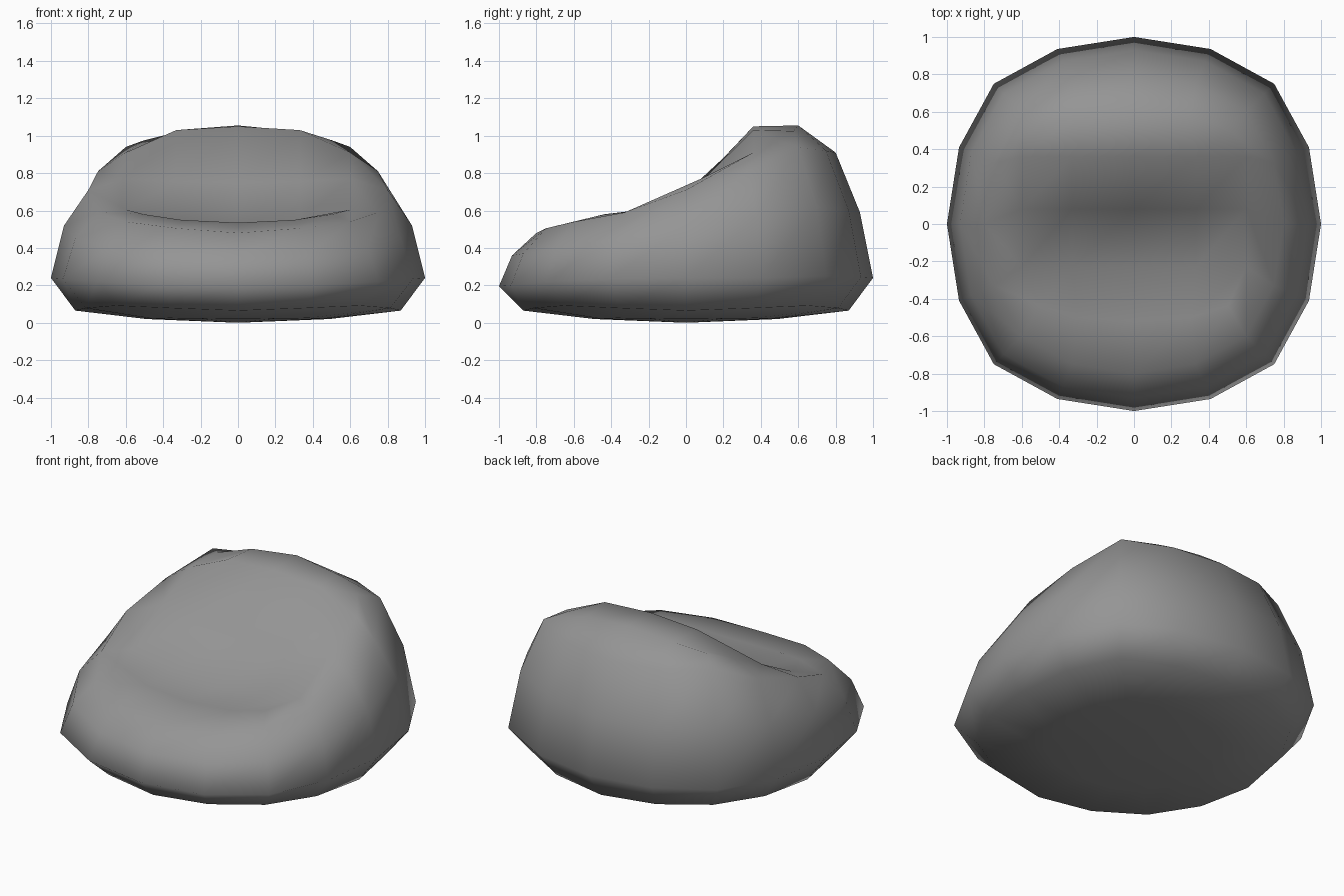
import bpy, bmesh, math

cube = bpy.data.objects.get("Cube")
if cube:
    bpy.data.objects.remove(cube)

SIDES = 16
# side loops: plan scale, then heights from the front centre round to the back centre
SEAM = (1, [.195, .2, .22, .235, .24, .24, .25, .245, .24])
WALL = (.93, [.36, .37, .40, .45, .52, .57, .62, .60, .59])
ROLL = (.8, [.48, .505, .54, .59, .71, .81, .94, .92, .91])
# underside loops: plan scale and height
BASE = [(.49, .02), (.87, .065)]
# seat rows from front to back: y, then heights at the middle, halfway and the arm
ROWS = [
    (-.52, .535, .55, .58),
    (-.23, .515, .545, .605),
    (.08, .75, .755, .77),
    (.36, 1.05, 1.03, .91),
    (.6, 1.055, 1.025, .975),
]
COLUMNS = [0, .33, .6]


def plan_point(k, scale):
    """Slightly squared round outline; k = 0 is the front."""
    ang = math.tau * k / SIDES
    r = scale * (1 + .06 * abs(math.sin(2 * ang)) ** 3)
    ang += .02 * math.sin(4 * ang)
    return r * math.sin(ang), -r * math.cos(ang)


def add_loop(bm, scale, heights):
    """Closed loop with heights mirrored left to right."""
    return [bm.verts.new((*plan_point(k, scale), heights[min(k, SIDES - k)]))
            for k in range(SIDES)]


def add_seat(bm):
    """Five by five patch of the seat and backrest, corners drawn inwards."""
    grid = []
    for j, (y, *heights) in enumerate(ROWS):
        row = []
        for i in range(-2, 3):
            x = COLUMNS[abs(i)] * (1 if i >= 0 else -1)
            if j in (0, 4):
                x *= 1 - .08 * abs(i)
                y_here = y * (1 - .04 * i * i)
            else:
                y_here = y
            row.append(bm.verts.new((x, y_here, heights[abs(i)])))
        grid.append(row)
    for low, high in zip(grid, grid[1:]):
        for i in range(4):
            bm.faces.new((low[i], low[i + 1], high[i + 1], high[i]))
    # rim in loop order, starting at the front centre
    right = [row[4] for row in grid[1:4]]
    left = [row[0] for row in grid[3:0:-1]]
    return grid[0][2:] + right + grid[4][::-1] + left + grid[0][:2]


bm = bmesh.new()
loops = []

# underside loops, with corners lifted a little
for scale, z in BASE:
    lift = .04 * scale ** 3
    loops.append(add_loop(bm, scale, [z + lift * math.sin(math.pi * k / 4) ** 2
                                      for k in range(SIDES)]))

# sides and rolled edge, then the seat
for scale, heights in (SEAM, WALL, ROLL):
    loops.append(add_loop(bm, scale, heights))
loops.append(add_seat(bm))

# skin between loops
for low, high in zip(loops, loops[1:]):
    for k in range(SIDES):
        n = (k + 1) % SIDES
        bm.faces.new((low[k], low[n], high[n], high[k]))

# close the underside
bottom = bm.verts.new((0, 0, 0))
for k in range(SIDES):
    bm.faces.new((bottom, loops[0][(k + 1) % SIDES], loops[0][k]))
bmesh.ops.recalc_face_normals(bm, faces=bm.faces)
for f in bm.faces:
    f.smooth = True

mesh = bpy.data.meshes.new("beanbag_seat")
bm.to_mesh(mesh)
bm.free()
seat = bpy.data.objects.new("beanbag_seat", mesh)
bpy.context.collection.objects.link(seat)

# grey fabric
mat = bpy.data.materials.new("grey_fabric")
mat.use_nodes = True
grey = (.3, .3, .3, 1)
mat.diffuse_color = grey
mat.node_tree.nodes["Principled BSDF"].inputs["Base Color"].default_value = grey
mesh.materials.append(mat)
